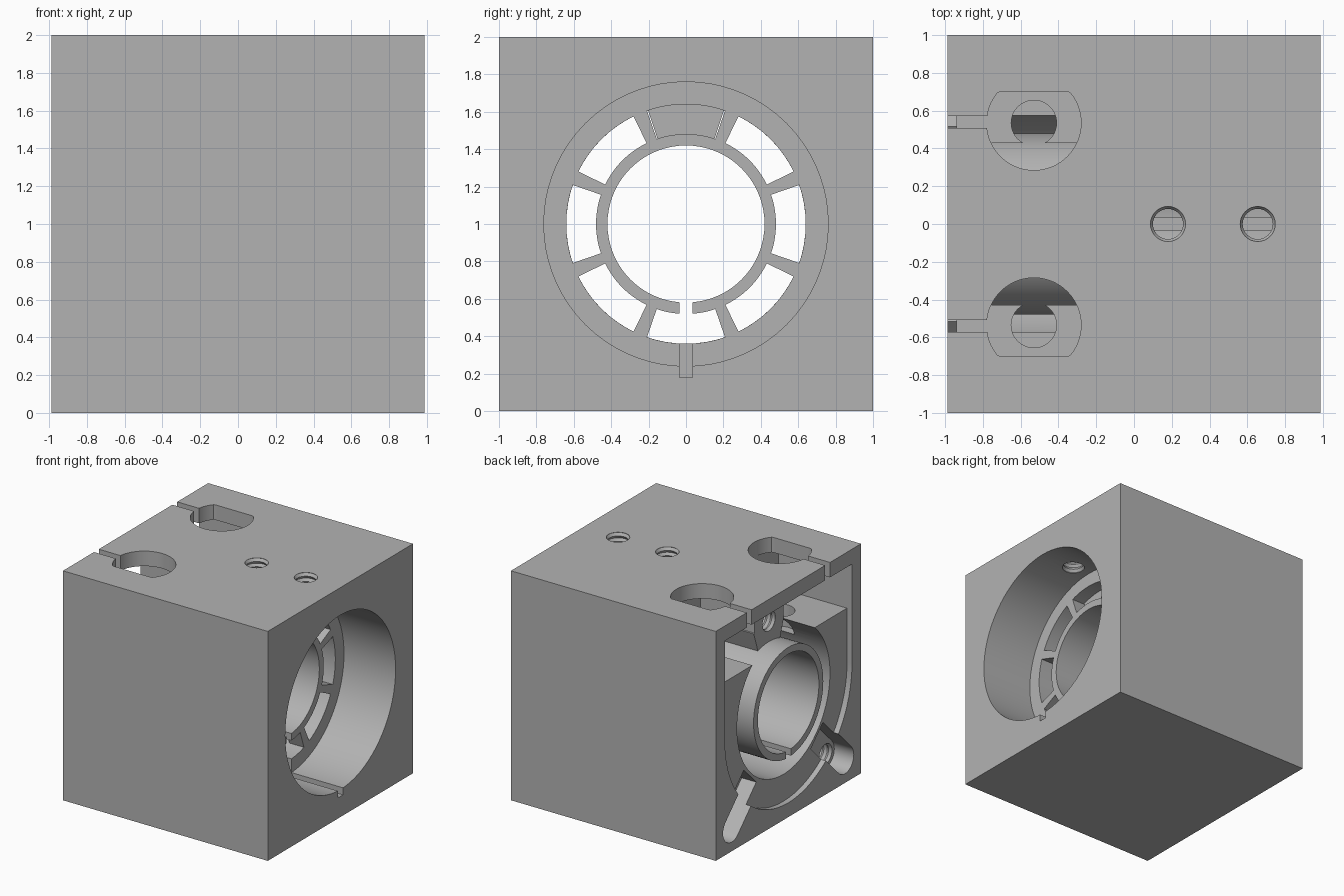
import bpy, bmesh, math
from mathutils import Vector

cube = bpy.data.objects.get("Cube")
if cube:
    bpy.data.objects.remove(cube, do_unlink=True)

HX = 0.9875          # half length of the block along x
MID = 1.0            # height of the bore axis
BACK = -1.1          # cutters start outside the open end
PLATE = -0.8         # seat depth of the three mounting screws

grey = bpy.data.materials.new("light_grey")
grey.use_nodes = True
grey.diffuse_color = (0.45, 0.45, 0.45, 1)
grey.node_tree.nodes["Principled BSDF"].inputs["Base Color"].default_value = (0.45, 0.45, 0.45, 1)


def loft(rings, axis):
    """Closed solid through matching outlines: list of (position, 2D points)."""
    bm = bmesh.new()
    loops = []
    for t, pts in rings:
        loops.append([bm.verts.new((t, a, b) if axis == "x" else (a, b, t)) for a, b in pts])
    n = len(loops[0])
    for lo, hi in zip(loops, loops[1:]):
        for i in range(n):
            j = (i + 1) % n
            bm.faces.new((lo[i], lo[j], hi[j], hi[i]))
    bm.faces.new(loops[0][::-1])
    bm.faces.new(loops[-1])
    bmesh.ops.recalc_face_normals(bm, faces=bm.faces)
    mesh = bpy.data.meshes.new("part")
    bm.to_mesh(mesh)
    bm.free()
    mesh.materials.append(grey)
    obj = bpy.data.objects.new("part", mesh)
    bpy.context.collection.objects.link(obj)
    return obj


def prism(pts, axis, lo, hi):
    return loft([(lo, pts), (hi, pts)], axis)


def arc(r, a0, a1, n, cx=0.0, cy=MID):
    steps = [math.radians(a0 + (a1 - a0) * i / n) for i in range(n + 1)]
    return [(cx + r * math.cos(a), cy + r * math.sin(a)) for a in steps]


def circle(r, cx=0.0, cy=MID, n=72):
    return arc(r, 0, 360, n, cx, cy)[:-1]


def rect(a0, a1, b0, b1):
    return [(a0, b0), (a1, b0), (a1, b1), (a0, b1)]


def sector(r0, r1, mid, half, lo, hi):
    pts = arc(r1, mid - half, mid + half, 12) + arc(r0, mid + half, mid - half, 12)
    return prism(pts, "x", lo, hi)


def threaded(r, cx, cy, axis, lo, hi, pitch=0.045):
    """Screw hole cutter with ridged walls."""
    count = round((hi - lo) / pitch) * 2
    return loft([(lo + (hi - lo) * i / count, circle(r * (1 if i % 2 else 0.84), cx, cy, 32))
                 for i in range(count + 1)], axis)


block = prism(rect(-1, 1, 0, 2), "x", -HX, HX)
block.name = "bored_block"


def combine(tool, operation="DIFFERENCE"):
    mod = block.modifiers.new("combine", "BOOLEAN")
    mod.operation, mod.solver, mod.object = operation, "EXACT", tool
    graph = bpy.context.evaluated_depsgraph_get()
    mesh = bpy.data.meshes.new_from_object(block.evaluated_get(graph))
    block.modifiers.clear()
    block.data = mesh
    bpy.data.objects.remove(tool, do_unlink=True)


# Wide bore on one end, narrower cavity on the other, spoked web between
combine(prism(circle(0.76), "x", 0.49, 1.1))
combine(prism(circle(0.64), "x", BACK, 0.35))
for k in range(8):
    combine(sector(0.481, 0.64, k * 45, 19, 0.3, 0.55))

# Shallow U-shaped recess and the deep pocket under the top slab
outline = arc(0.875, 180, 360, 40) + [(0.875, 1.87), (-0.875, 1.87)]
combine(prism(outline, "x", BACK, -0.94))
combine(prism(rect(-0.874, 0.874, 1.474, 1.869), "x", BACK, -0.28))

# Central sleeve and the screw boss above it
combine(prism(circle(0.48), "x", -HX, 0.4), "UNION")
combine(sector(0.46, 0.66, 90, 18.5, PLATE, 0.37), "UNION")
combine(prism(rect(-0.2, 0.2, 1.6, 1.9), "x", PLATE, -0.25), "UNION")
combine(prism(circle(0.42), "x", BACK, 0.6))

# Slit along the sleeve and key groove below the bore
combine(prism(rect(-0.035, 0.035, 0.45, 0.7), "x", BACK, 0.6))
combine(prism(rect(-0.035, 0.035, 0.18, 0.46), "x", 0.05, 1.1))

# Mirrored features: corner slots, screw holes, keyhole openings, blind holes
for s in (-1, 1):
    cy, cz, w = s * 0.78, 0.2, 0.12
    heading = 225 if s < 0 else 315
    slot = arc(w, heading - 90, heading + 90, 16, cy, cz)
    slot += [(a - s * 0.32, b + 0.32) for a, b in (slot[-1], slot[0])]
    combine(prism(slot, "x", BACK, PLATE))
    combine(threaded(0.09, cy, cz, "x", PLATE - 0.02, PLATE + 0.34))

    key = [(x, max(-0.7, min(0.7, y))) for x, y in circle(0.25, -0.53, s * 0.535)]
    combine(prism(key, "z", 1.8, 2.1))
    combine(prism(rect(BACK, -0.7, s * 0.54 - 0.033, s * 0.54 + 0.033), "z", 1.8, 2.1))
    combine(prism(circle(0.12, -0.53, s * 0.535, 40), "z", 1.28, 1.6))

# Boss screw hole and the two set-screw holes in the top
combine(threaded(0.09, 0, 1.66, "x", PLATE - 0.02, PLATE + 0.34))
combine(threaded(0.095, 0.18, 0, "z", 1.2, 2.02))
combine(threaded(0.095, 0.655, 0, "z", 1.6, 2.02))

bpy.ops.object.select_all(action="DESELECT")
block.select_set(True)
bpy.context.view_layer.objects.active = block
bpy.ops.object.shade_smooth_by_angle(angle=math.radians(25))
